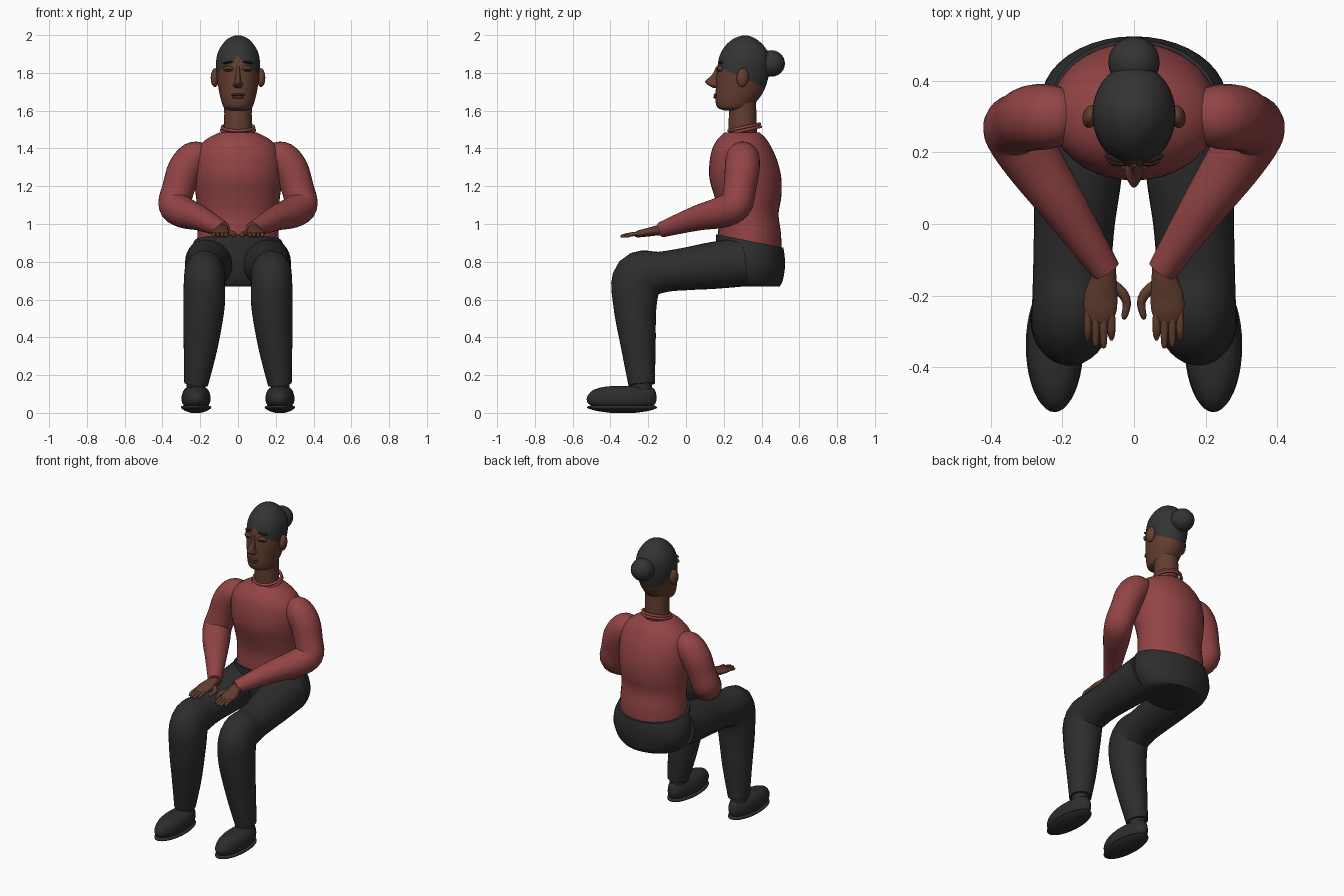
import bpy, bmesh, math
from mathutils import Vector

if "Cube" in bpy.data.objects:
    bpy.data.objects.remove(bpy.data.objects["Cube"])


def material(name, r, g, b):
    m = bpy.data.materials.new(name)
    m.diffuse_color = (r, g, b, 1)
    m.use_nodes = True
    m.node_tree.nodes["Principled BSDF"].inputs["Base Color"].default_value = m.diffuse_color
    return m


SKIN = material("brown skin", 0.125, 0.048, 0.029)
SHIRT = material("red shirt", 0.29, 0.058, 0.06)
BLACK = material("black cloth", 0.026, 0.026, 0.027)
HAIR = material("dark hair", 0.034, 0.034, 0.035)
LIPS = material("dark lips", 0.10, 0.028, 0.024)
EYES = material("dark eyes", 0.018, 0.012, 0.01)


def smooth_rows(rows, steps):
    """Catmull-Rom interpolation of rows of numbers."""
    out = []
    for i in range(len(rows) - 1):
        p0, p1 = rows[max(i - 1, 0)], rows[i]
        p2, p3 = rows[i + 1], rows[min(i + 2, len(rows) - 1)]
        for k in range(steps):
            t = k / steps
            out.append([0.5 * (2 * b + (c - a) * t + (2 * a - 5 * b + 4 * c - d) * t * t
                               + (3 * b - a - 3 * c + d) * t ** 3)
                        for a, b, c, d in zip(p0, p1, p2, p3)])
    return out + [list(rows[-1])]


def skin_rings(name, rings, mat):
    """Bridge equal rings of points into a closed surface."""
    n = len(rings[0])
    verts = [p for r in rings for p in r]
    faces = [(i * n + j, i * n + (j + 1) % n, (i + 1) * n + (j + 1) % n, (i + 1) * n + j)
             for i in range(len(rings) - 1) for j in range(n)]
    faces += [tuple(reversed(range(n))), tuple(range(len(verts) - n, len(verts)))]
    me = bpy.data.meshes.new(name)
    me.from_pydata(verts, [], faces)
    bm = bmesh.new()
    bm.from_mesh(me)
    bmesh.ops.recalc_face_normals(bm, faces=bm.faces)
    bm.to_mesh(me)
    bm.free()
    me.materials.append(mat)
    ob = bpy.data.objects.new(name, me)
    bpy.context.collection.objects.link(ob)
    return ob


def loft(name, rows, mat, x=0, n=40, steps=4):
    """Upright form; rows of (z, half width, front y, back y, tilt)."""
    rows = [tuple(r) + (0,) * (5 - len(r)) for r in rows]
    rings = []
    for z, rx, yf, yb, tilt in smooth_rows(rows, steps):
        ring = []
        for j in range(n):
            a = 2 * math.pi * j / n
            dy = (yb - yf) / 2 * math.sin(a)
            ring.append((x + rx * math.cos(a), (yf + yb) / 2 + dy, z + tilt * dy))
        rings.append(ring)
    return skin_rings(name, rings, mat)


def tube(name, rows, mat, side=1, ref=(1, 0, 0), n=28, steps=5):
    """Limb along a path; rows of (x, y, z, radius along ref, other radius)."""
    rows = [tuple(r) + (r[3],) * (5 - len(r)) for r in rows]
    pts = smooth_rows(rows, steps)
    u, rings = Vector(ref), []
    for i, p in enumerate(pts):
        t = (Vector(pts[min(i + 1, len(pts) - 1)][:3]) - Vector(pts[max(i - 1, 0)][:3])).normalized()
        u = (u - t * u.dot(t)).normalized()
        v = t.cross(u)
        ring = []
        for j in range(n):
            a = 2 * math.pi * j / n
            q = Vector(p[:3]) + u * p[3] * math.cos(a) + v * p[4] * math.sin(a)
            ring.append((q.x * side, q.y, q.z))
        rings.append(ring)
    return skin_rings(name, rings, mat)


def ball(name, loc, size, mat, rot=(0, 0, 0), seg=24):
    bpy.ops.mesh.primitive_uv_sphere_add(segments=seg, ring_count=seg // 2, radius=1,
                                         location=loc, rotation=rot)
    ob = bpy.context.object
    ob.name, ob.scale = name, size
    ob.data.materials.append(mat)
    return ob


# Head, with the hair area cut along straight hairlines
head = loft("head", [(1.602, .045, .20, .30), (1.615, .074, .168, .34), (1.65, .088, .156, .375),
                     (1.70, .10, .157, .41), (1.76, .11, .160, .432), (1.83, .116, .166, .445),
                     (1.89, .112, .178, .442), (1.94, .09, .205, .415), (1.98, .055, .25, .37),
                     (1.997, .018, .295, .33)], SKIN, n=48)
head.data.materials.append(HAIR)
bm = bmesh.new()
bm.from_mesh(head.data)
for co, no in (((0, .175, 1.832), (0, .46, 1)), ((0, 0, 1.89), (1.08, 0, 1)), ((0, 0, 1.89), (-1.08, 0, 1))):
    bmesh.ops.bisect_plane(bm, geom=bm.verts[:] + bm.edges[:] + bm.faces[:], plane_co=co, plane_no=no)
for f in bm.faces:
    c = f.calc_center_median()
    above = c.z > 1.832 - .46 * (c.y - .175)
    notch = c.z < 1.89 - 1.08 * abs(c.x) and c.y < .3
    f.material_index = int(above and not notch)
bm.to_mesh(head.data)
bm.free()
ball("hair_bun", (0, .452, 1.85), (.072, .072, .07), HAIR)

# Face
loft("nose", [(1.835, .009, .160, .19), (1.79, .012, .138, .19), (1.757, .017, .102, .19),
              (1.737, .026, .115, .19), (1.72, .016, .145, .19)], SKIN, n=20)
ball("upper_lip", (0, .158, 1.684), (.036, .012, .007), LIPS)
ball("lower_lip", (0, .157, 1.671), (.032, .013, .008), LIPS)
for s, tag in ((-1, "left"), (1, "right")):
    ball(tag + "_eyelid", (s * .05, .179, 1.821), (.030, .014, .015), SKIN, (0, 0, s * .25))
    ball(tag + "_eye", (s * .05, .173, 1.819), (.023, .011, .008), EYES, (0, 0, s * .25))
    ball(tag + "_eyebrow", (s * .053, .183, 1.855), (.031, .010, .006), EYES, (0, s * .12, s * .3))
    ball(tag + "_ear", (s * .122, .30, 1.775), (.022, .032, .05), SKIN, (-.1, 0, s * .2))

# Neck, collar and torso
loft("neck", [(1.44, .076, .225, .378), (1.55, .073, .226, .374), (1.66, .073, .23, .37)], SKIN)
for i in range(2):
    bpy.ops.mesh.primitive_torus_add(major_radius=.084 + .004 * i, minor_radius=.008, major_segments=40,
                                     minor_segments=10, location=(0, .308, 1.512 - .016 * i),
                                     rotation=(.22, 0, 0))
    bpy.context.object.name = "collar_ring"
    bpy.context.object.data.materials.append(SHIRT)
loft("torso", [(.86, .218, .17, .505), (.95, .215, .17, .503), (1.05, .212, .172, .49),
               (1.14, .222, .152, .504), (1.24, .234, .124, .505), (1.33, .234, .125, .485),
               (1.40, .215, .14, .455), (1.45, .165, .168, .425), (1.485, .10, .205, .39)], SHIRT)
loft("hips", [(.67, .19, .21, .497), (.70, .225, .19, .512), (.77, .257, .17, .524),
              (.85, .255, .16, .522, -.1), (.91, .232, .16, .515, -.2)], BLACK)

for s, tag in ((-1, "left"), (1, "right")):
    # Sleeve bent at the elbow
    tube(tag + "_arm", [(.19, .30, 1.35, .078), (.235, .30, 1.345, .09), (.282, .297, 1.285, .092),
                        (.315, .285, 1.19, .086), (.335, .262, 1.10, .086), (.285, .18, 1.06, .082),
                        (.20, .055, 1.03, .066), (.078, -.13, .97, .041)], SHIRT, s, (0, 1, 0))
    # Hand with four fingers and a thumb
    tube(tag + "_hand", [(.085, -.10, .972, .033, .03), (.085, -.15, .966, .036, .027),
                         (.092, -.20, .957, .046, .022), (.095, -.245, .95, .045, .018),
                         (.097, -.275, .945, .03, .010)], SKIN, s)
    for i, tip in enumerate((-.325, -.347, -.343, -.325)):
        x = .063 + .022 * i
        tube(tag + "_finger", [(x, -.235, .95, .010), (x, -.29, .945, .011),
                               (x, tip + .012, .936, .009), (x, tip, .934, .004)], SKIN, s, n=12, steps=3)
    tube(tag + "_thumb", [(.065, -.165, .955, .014), (.035, -.19, .95, .015), (.02, -.22, .944, .012),
                          (.026, -.255, .938, .009), (.03, -.266, .936, .004)], SKIN, s, n=12, steps=3)
    # Trouser leg bent at the knee
    tube(tag + "_leg", [(.15, .31, .80, .13), (.158, .14, .78, .124), (.167, 0, .762, .113),
                        (.173, -.13, .745, .109), (.178, -.25, .715, .108, .135),
                        (.18, -.27, .57, .110, .115), (.198, -.252, .35, .09, .092),
                        (.222, -.235, .15, .063, .07)], BLACK, s, n=32)
    # Ankle, shoe and sole
    loft(tag + "_ankle", [(.09, .05, -.29, -.18), (.17, .05, -.29, -.18)], BLACK, s * .222)
    loft(tag + "_shoe", [(.035, .06, -.49, -.18), (.05, .072, -.518, -.162), (.08, .077, -.525, -.156),
                         (.115, .068, -.50, -.162), (.135, .048, -.45, -.18), (.143, .02, -.38, -.24)],
         BLACK, s * .222)
    loft(tag + "_sole", [(0, .025, -.40, -.27), (.01, .055, -.47, -.20), (.024, .078, -.52, -.158),
                         (.034, .078, -.52, -.156), (.04, .06, -.50, -.17)], BLACK, s * .222)

# Smooth shading with sharp rims
bpy.ops.object.select_all(action='SELECT')
bpy.context.view_layer.objects.active = head
bpy.ops.object.shade_smooth_by_angle(angle=math.radians(45))
